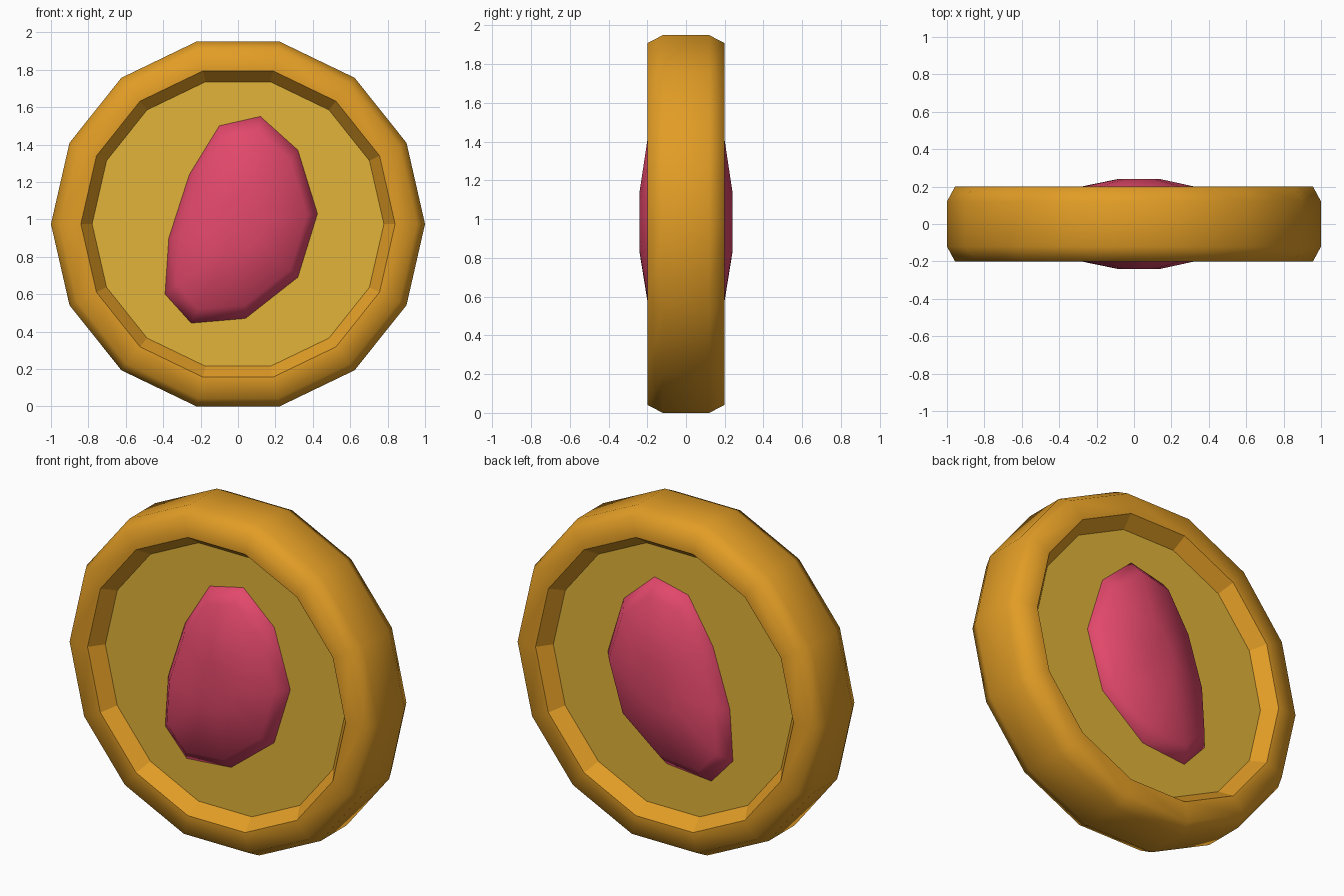
import bpy, bmesh, math

cube = bpy.data.objects.get("Cube")
if cube:
    bpy.data.objects.remove(cube, do_unlink=True)

SIDES = 14
MID_Z = math.cos(math.pi / SIDES)  # flat bottom edge rests on the ground


def material(name, rgb):
    mat = bpy.data.materials.new(name)
    mat.use_nodes = True
    mat.diffuse_color = (*rgb, 1)
    mat.node_tree.nodes["Principled BSDF"].inputs["Base Color"].default_value = (*rgb, 1)
    return mat


def polygon(radius):
    steps = [2 * math.pi * i / SIDES for i in range(SIDES)]
    return [(radius * math.cos(a), MID_Z + radius * math.sin(a)) for a in steps]


def loft(name, sections, mat, caps=True, smooth=True, flat_strips=()):
    """Bridge (outline, depth) sections running from front to back."""
    bm = bmesh.new()
    loops = [[bm.verts.new((x, y, z)) for x, z in outline] for outline, y in sections]
    n = len(loops[0])
    for s, (a, b) in enumerate(zip(loops, loops[1:])):
        for i in range(n):
            j = (i + 1) % n
            face = bm.faces.new((a[i], b[i], b[j], a[j]))
            face.smooth = smooth and s not in flat_strips
    if caps:
        for loop in (loops[0], loops[-1]):
            bm.faces.new(loop).smooth = smooth
    bmesh.ops.recalc_face_normals(bm, faces=bm.faces)
    # Crisp edges where a flat strip meets a smooth one
    for edge in bm.edges:
        if any(not f.smooth for f in edge.link_faces):
            edge.smooth = False
    mesh = bpy.data.meshes.new(name)
    bm.to_mesh(mesh)
    bm.free()
    mesh.materials.append(mat)
    obj = bpy.data.objects.new(name, mesh)
    bpy.context.collection.objects.link(obj)
    return obj


orange_gold = material("orange gold", (0.76, 0.337, 0.019))
pale_gold = material("pale gold", (0.752, 0.456, 0.04))
pink = material("pink", (0.76, 0.065, 0.147))

# Raised rim: sloped inner wall, front face, chamfer, then the same at the back
half = [(0.78, -0.12), (0.84, -0.2), (0.957, -0.2), (1.0, -0.12)]
profile = half + [(r, -y) for r, y in reversed(half)]
loft("rim", [(polygon(r), y) for r, y in profile], orange_gold,
     caps=False, flat_strips=(0, len(profile) - 2))

# Recessed disc inside the rim
loft("disc", [(polygon(0.78), -0.12), (polygon(0.78), 0.12)], pale_gold, smooth=False)

# Domed gem showing on both sides of the disc
outline = [(-0.39, 0.60), (-0.37, 0.90), (-0.26, 1.24), (-0.10, 1.50), (0.12, 1.55),
           (0.32, 1.37), (0.425, 1.03), (0.32, 0.69), (0.04, 0.47), (-0.25, 0.445)]


def gem_outline(scale):
    cx, cz = 0.03, 0.98
    return [(cx + (x - cx) * scale, cz + (z - cz) * scale) for x, z in outline]


dome = [(0.28, -0.24), (0.86, -0.19), (1.0, -0.12)]
dome += [(s, -y) for s, y in reversed(dome)]
loft("gem", [(gem_outline(s), y) for s, y in dome], pink)
